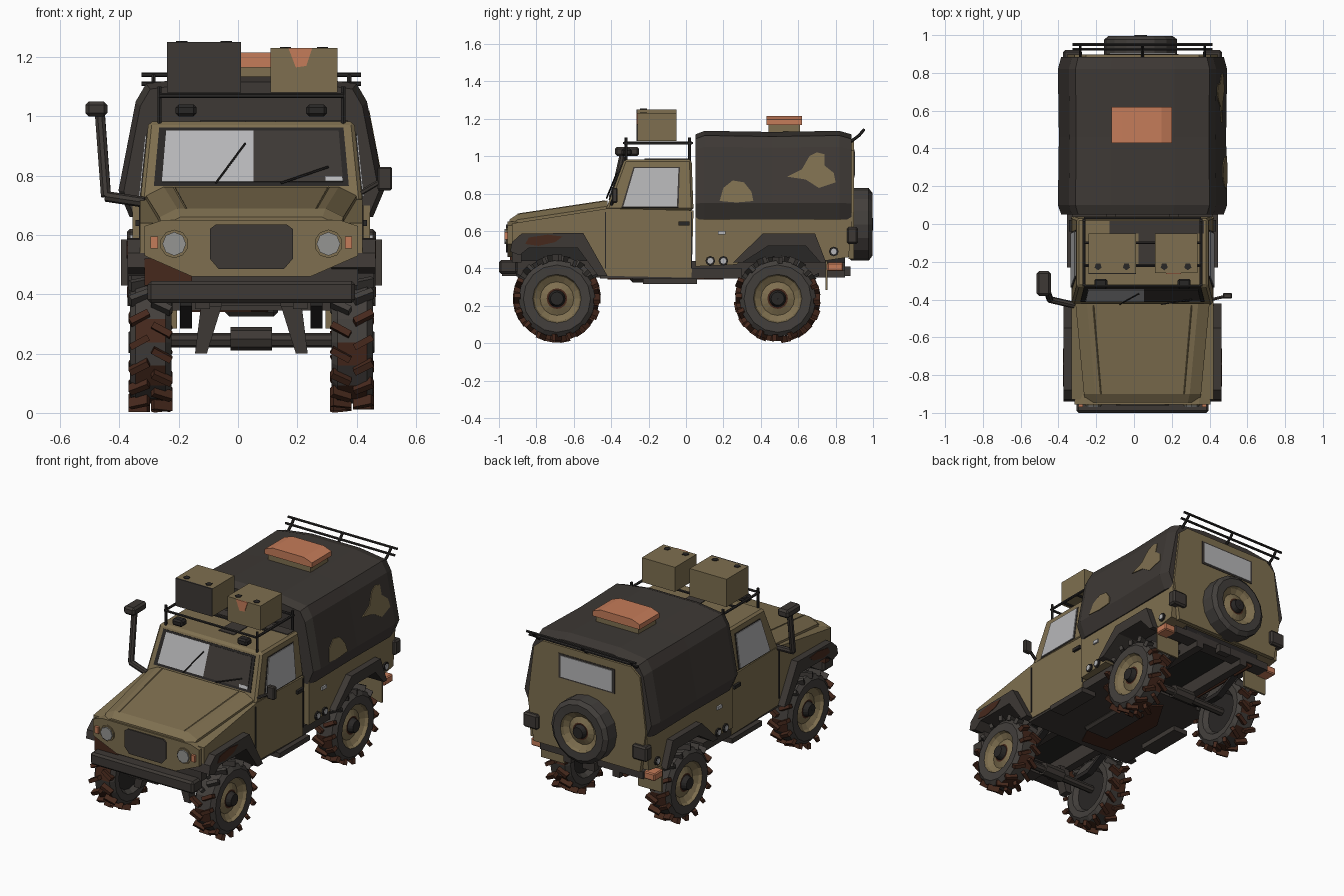
import bpy, bmesh, math, random
from mathutils import Vector, Matrix

if "Cube" in bpy.data.objects:
    bpy.data.objects.remove(bpy.data.objects["Cube"])

CX = 0.045  # the vehicle sits right of centre, the air intake sticks out left


def material(name, rgb):
    m = bpy.data.materials.new(name)
    m.diffuse_color = (*rgb, 1)
    m.use_nodes = True
    m.node_tree.nodes["Principled BSDF"].inputs["Base Color"].default_value = m.diffuse_color
    return m


TAN = material("olive tan", (0.210, 0.159, 0.079))
DARK = material("dark canvas", (0.047, 0.040, 0.035))
TYRE = material("tyre grey", (0.056, 0.050, 0.045))
BLACK = material("black", (0.022, 0.020, 0.019))
MUD = material("mud brown", (0.062, 0.022, 0.012))
ORANGE = material("orange", (0.56, 0.20, 0.10))
GLASS = material("pale glass", (0.47, 0.47, 0.48))
LAMP = material("lamp grey", (0.30, 0.30, 0.29))


def finish(bm, name, mats, bevel=0):
    bmesh.ops.recalc_face_normals(bm, faces=bm.faces)
    bmesh.ops.translate(bm, verts=bm.verts, vec=(CX, 0, 0))
    me = bpy.data.meshes.new(name)
    bm.to_mesh(me)
    bm.free()
    for m in mats if isinstance(mats, (list, tuple)) else [mats]:
        me.materials.append(m)
    ob = bpy.data.objects.new(name, me)
    bpy.context.collection.objects.link(ob)
    if bevel:
        mod = ob.modifiers.new("bevel", 'BEVEL')
        mod.width, mod.segments, mod.limit_method = bevel, 1, 'ANGLE'
    return ob


def loft(name, rings, mat, bevel=0):
    """Skin closed rings of points and cap both ends."""
    bm = bmesh.new()
    vs = [[bm.verts.new(p) for p in r] for r in rings]
    n = len(rings[0])
    for a, b in zip(vs, vs[1:]):
        for i in range(n):
            bm.faces.new((a[i], a[(i + 1) % n], b[(i + 1) % n], b[i]))
    bm.faces.new(vs[0])
    bm.faces.new(vs[-1])
    return finish(bm, name, mat, bevel)


def prism(name, pts, lo, hi, axis, mat, bevel=0):
    place = {'x': lambda p, t: (t, p[0], p[1]), 'y': lambda p, t: (p[0], t, p[1]), 'z': lambda p, t: (p[0], p[1], t)}[axis]
    return loft(name, [[place(p, t) for p in pts] for t in (lo, hi)], mat, bevel)


def box(name, x, y, z, mat, bevel=0):
    return prism(name, [(y[0], z[0]), (y[1], z[0]), (y[1], z[1]), (y[0], z[1])], x[0], x[1], 'x', mat, bevel)


def side(s, a, b):
    return sorted((s * a, s * b))


def rods(name, paths, r, mat, n=6):
    bm = bmesh.new()
    for path in paths:
        for p, q in zip(path, path[1:]):
            p, q = Vector(p), Vector(q)
            rot = (q - p).to_track_quat('Z', 'Y').to_matrix().to_4x4()
            bmesh.ops.create_cone(bm, cap_ends=True, segments=n, radius1=r, radius2=r,
                                  depth=(q - p).length, matrix=Matrix.Translation((p + q) / 2) @ rot)
    return finish(bm, name, mat)


def panel(name, quad, u0, u1, v0, v1, mat, t=0.005):
    """Thin plate on a part of a quad (corners anticlockwise from bottom left)."""
    a, b, c, d = map(Vector, quad)
    n = (b - a).cross(d - a).normalized() * t
    ring = [a.lerp(b, u).lerp(d.lerp(c, u), v) for u, v in ((u0, v0), (u1, v0), (u1, v1), (u0, v1))]
    return loft(name, [ring, [p + n for p in ring]], mat)


def wheel(name, centre, turn, muddy):
    # lathe round x: (radius, offset, material index of the band that follows)
    prof = [(0.001, -.04, 2), (.12, -.04, 0), (.14, -.068, 0), (.18, -.07, 0), (.206, -.05, 0), (.206, .05, 0),
            (.18, .07, 0), (.13, .068, 1), (.122, .05, 1), (.09, .03, 1), (.055, .045, 3), (.045, .045, 2),
            (.035, .075, 2), (.001, .075, 2)]
    bm, n = bmesh.new(), 16
    rings = [[bm.verts.new((x, r * math.sin(2 * math.pi * i / n), r * math.cos(2 * math.pi * i / n)))
              for i in range(n)] for r, x, _ in prof]
    for k, ((a, b), p) in enumerate(zip(zip(rings, rings[1:]), prof)):
        for i in range(n):
            f = bm.faces.new((a[i], a[(i + 1) % n], b[(i + 1) % n], b[i]))
            # mud on alternate faces of the lower tread
            f.material_index = 3 if muddy and k == 4 and i % 2 and 2 < i < 13 else p[2]
    # tread lugs, muddy except at the top
    for i in range(32 if muddy else 0):
        a = math.tau * i / 32
        m = (Matrix.Rotation(a, 4, 'X') @ Matrix.Translation(((-1) ** i * .038, 0, .208 + random.uniform(-.003, .012)))
             @ Matrix.Rotation((-1) ** i * .5, 4, 'Z') @ Matrix.Diagonal((.07, .022, .034, 1)))
        for v in bmesh.ops.create_cube(bm, size=1, matrix=m)["verts"]:
            for f in v.link_faces:
                f.material_index = 3 if math.cos(a) < .5 else 0
    k = 1 if muddy else .94
    bm.transform(Matrix.Translation(centre) @ Matrix.Rotation(turn, 4, 'Z') @ Matrix.Scale(k, 4))
    finish(bm, name, [TYRE, TAN, BLACK, MUD])


random.seed(4)
# wheels and axles
for y, end in ((-.69, "front"), (.49, "rear")):
    for s, lr in ((-1, "left"), (1, "right")):
        wheel(f"{end}_{lr}_wheel", (s * .34, y, .238), 0 if s > 0 else math.pi, True)
    rods(f"{end}_axle", [[(-.3, y, .245), (.3, y, .245)]], .024, DARK, 8)
    rods(f"{end}_differential", [[(-.07, y, .25), (.07, y, .25)]], .04, DARK, 8)
wheel("spare_wheel", (-.01, .93, .635), math.pi / 2, False)

# chassis
box("floor", (-.37, .37), (-.46, .3), (.345, .40), DARK)
prism("floor_mud", [(-.2, -.4), (.0, -.42), (.08, -.25), (-.02, -.1), (.03, .1), (-.1, .2), (-.22, 0)],
      .34, .35, 'z', MUD)
box("engine_bay", (-.25, .25), (-.9, -.4), (.44, .6), BLACK)
box("rear_well", (-.27, .27), (.2, .85), (.43, .6), BLACK)
rods("exhaust", [[(-.2, .2, .37), (-.22, .84, .38)]], .02, MUD)
box("gearbox", (-.09, .09), (-.3, .05), (.325, .36), DARK, .015)
for s in (-1, 1):
    box("frame_rail", side(s, .14, .19), (-.9, .85), (.35, .44), DARK)
    for y in (-.69, .49):
        prism("leaf_spring", [(y - .22, .36), (y - .08, .285), (y + .08, .285), (y + .22, .36), (y + .22, .375),
                              (y + .08, .31), (y - .08, .31), (y - .22, .375)], *side(s, .2, .24), 'x', BLACK)
    prism("front_hanger", [(s * .1, .36), (s * .17, .36), (s * .19, .2), (s * .15, .2)], -.8, -.74, 'y', DARK)
    box("side_step", side(s, .3, .40), (-.23, .06), (.315, .345), DARK)
    box("mud_flap", side(s, .25, .41), (.745, .757), (.285, .44), TAN)

# front body with wheel arch, bonnet, face
prism("front_body", [(-.93, .64), (-.93, .5), (-.87, .57), (-.56, .58), (-.44, .36), (.03, .35), (.04, .71), (-.42, .72)],
      -.375, .375, 'x', TAN)
loft("bonnet", [[(-w, y, .61), (w, y, .61), (w, y, z - .03), (w - .06, y, z), (.06 - w, y, z), (-w, y, z - .03)]
                for y, w, z in ((-.945, .30, .66), (-.9, .31, .69), (-.42, .355, .762))], TAN)
for s in (-1, 1):
    rods("bonnet_crease", [[(s * .22, -.9, .687), (s * .26, -.43, .758)]], .006, TAN, 4)
prism("front_face", [(-.36, .63), (-.36, .53), (-.2, .46), (.2, .46), (.36, .53), (.36, .63), (.3, .65), (-.3, .65)],
      -.955, -.9, 'y', TAN)
prism("grille", [(-.14, .52), (-.11, .485), (.11, .485), (.14, .52), (.14, .62), (.12, .635), (-.12, .635), (-.14, .62)],
      -.962, -.95, 'y', DARK)
box("brown_valance", (-.36, -.2), (-.94, -.9), (.43, .52), MUD)
box("dark_valance", (-.2, .36), (-.93, -.88), (.43, .52), DARK)
box("front_bumper", (-.35, .35), (-1, -.9), (.37, .445), DARK, .012)
box("bumper_plate", (-.1, .1), (-.985, -.9), (.36, .435), DARK)
for s in (-1, 1):
    rods("headlight_ring", [[(s * .26, -.94, .57), (s * .26, -.962, .57)]], .048, TAN, 10)
    rods("headlight", [[(s * .26, -.94, .57), (s * .26, -.97, .57)]], .04, LAMP, 8)
    box("front_indicator", side(s, .315, .34), (-.97, -.94), (.555, .595), ORANGE)
    prism("front_flare", [(-.94, .49), (-.93, .54), (-.88, .585), (-.55, .59), (-.42, .36), (-.47, .36), (-.58, .51),
                          (-.84, .51), (-.89, .47)], *side(s, .27, .418), 'x', DARK)
    prism("flare_mud", [(-.86, .53), (-.79, .52), (-.7, .54), (-.66, .57), (-.74, .58), (-.84, .565)],
          *side(s, .41, .421), 'x', MUD)
    prism("rear_flare", [(.25, .43), (.41, .585), (.69, .585), (.75, .43), (.72, .43), (.64, .52), (.44, .52), (.3, .43)],
          *side(s, .28, .44), 'x', DARK)
    # tub fittings and tail lamps
    for y, z in ((.13, .44), (.2, .44), (.79, .49)):
        rods("tub_port", [[(s * .395, y, z), (s * .409, y, z)]], .026, BLACK, 8)
        rods("tub_port_centre", [[(s * .395, y, z), (s * .413, y, z)]], .016, GLASS, 8)
    box("side_marker", side(s, .38, .41), (.17, .21), (.58, .6), GLASS)
    box("tail_lamp", side(s, .34, .42), (.755, .84), (.385, .43), ORANGE, .006)
    box("tail_box", side(s, .32, .42), (.86, .92), (.53, .62), DARK, .01)
    box("door_handle", side(s, .37, .39), (-.04, .02), (.63, .65), BLACK)
    for y in (-.43, .03):
        box("door_seam", side(s, .37, .379), (y - .003, y + .003), (.4, .7), BLACK)

# cab
lo, hi = (.375, -.43, .04, .71), (.347, -.33, .03, .982)
ring = lambda w, y0, y1, z: [(-w, y0, z), (w, y0, z), (w, y1, z), (-w, y1, z)]
B, T = ring(*lo), ring(*hi)
loft("cab", [B, T], TAN, .012)
front = (B[0], B[1], T[1], T[0])
panel("windscreen_frame", front, .055, .945, .2, .92, BLACK, .004)
panel("windscreen_left", front, .09, .51, .25, .88, GLASS, .008)
panel("windscreen_right", front, .51, .92, .25, .88, DARK, .008)
panel("windscreen_glint", front, .84, .92, .25, .31, GLASS, .0095)
rods("wiper", [[(-.12, -.425, .775), (-.02, -.37, .91)], [(.1, -.425, .775), (.26, -.4, .83)]], .004, BLACK)
for quad, lr in (((B[1], B[2], T[2], T[1]), "right"), ((B[3], B[0], T[0], T[3]), "left")):
    panel(lr + "_window_frame", quad, .17, .83, .05, .85, DARK, .003)
    panel(lr + "_window", quad, .19, .81, .07, .83, GLASS, .007)
panel("roof_patch", T, .25, .97, .78, .96, DARK, .004)
panel("roof_patch_middle", T, .47, .62, .3, .78, DARK, .004)

# rear tub, canvas hood and tailgate
prism("rear_tub", [(.05, .7), (.05, .41), (.27, .42), (.42, .57), (.68, .57), (.74, .44), (.87, .46), (.89, .7)],
      -.40, .40, 'x', TAN)
half = [(.41, .66), (.448, .75), (.39, 1.05), (.355, 1.11), (.17, 1.135)]
section = half + [(-x, z) for x, z in reversed(half)]
loft("canvas_hood", [[(x * k, y, .66 + (z - .66) * k) for x, z in section]
                     for y, k in ((.05, .96), (.1, 1), (.46, .988), (.82, 1), (.885, .96))], DARK)
prism("tailgate", [(-.36, .45), (.36, .45), (.40, .7), (.36, 1.03), (.3, 1.08), (-.3, 1.08), (-.36, 1.03), (-.40, .7)],
      .87, .897, 'y', TAN)
box("rear_window_frame", (-.19, .19), (.89, .9), (.885, 1.035), DARK)
box("rear_window", (-.175, .175), (.89, .904), (.895, 1.025), GLASS)
box("rear_bumper", (-.35, .35), (.77, .85), (.385, .43), DARK)
box("tow_hitch", (-.04, .04), (.84, .88), (.36, .41), DARK)
rods("rear_rail", [[(-.37, .925, 1.11), (.37, .925, 1.11)], [(-.37, .95, 1.14), (.37, .95, 1.14)]] +
     [[(x, .87, 1.07), (x, .925, 1.11), (x, .95, 1.14)] for x in (-.33, 0, .33)], .008, BLACK)

# camouflage patches laid on the right canvas
for pts in ([(.18, .76), (.2, .83), (.25, .87), (.31, .86), (.35, .81), (.36, .76), (.27, .752)],
            [(.54, .89), (.62, .93), (.66, 1.0), (.70, 1.02), (.74, 1.01), (.74, .95), (.79, .91), (.80, .86), (.71, .83),
             (.64, .875)]):
    ring = [(.448 - (z - .75) * .193, y, z) for y, z in pts]
    loft("canvas_patch", [[(x - .007, y, z) for x, y, z in ring], [(x + .002, y, z) for x, y, z in ring]], TAN)

# roof hatch
box("hatch_base", (-.15, .14), (.44, .61), (1.11, 1.175), TAN)
loft("hatch_lid", [[(-.165, y, 1.165), (.155, y, 1.165), (.155, y, 1.195), (.1, y, 1.215), (-.11, y, 1.215),
                    (-.165, y, 1.195)] for y in (.43, .62)], ORANGE)

# roof rack and boxes
rods("roof_rack", [[(-.31, -.33, 1.07), (.31, -.33, 1.07), (.31, .03, 1.07), (-.31, .03, 1.07), (-.31, -.33, 1.07)]] +
     [[(-.31, y, 1.07), (.31, y, 1.07)] for y in (-.22, -.1)] +
     [[(x, y, .97), (x, y, 1.1)] for x in (-.31, .31) for y in (-.32, .02)], .008, BLACK)
for x0, x1, top in ((-.285, -.035, 1.25), (.065, .29, 1.23)):
    box("roof_box", (x0, x1), (-.26, -.05), (1.08, top), TAN)
    rods("box_latch", [[(x, -.225, top - .01), (x, -.225, top + .004)] for x in (x0 + .05, x1 - .05)], .02, BLACK, 5)
box("box_dark_front", (-.285, -.035), (-.265, -.255), (1.08, 1.25), DARK)
prism("box_orange_mark", [(.125, 1.23), (.205, 1.23), (.185, 1.17), (.15, 1.165)], -.264, -.255, 'y', ORANGE)
for x in (-.22, .22):
    box("roof_lamp", (x - .035, x + .035), (-.345, -.29), (1.0, 1.04), BLACK, .01)

# air intake and mirror
rods("air_intake", [[(-.36, -.43, .71), (-.49, -.40, .73), (-.51, -.34, 1.0)]], .018, DARK, 8)
box("intake_head", (-.56, -.485), (-.38, -.25), (1.0, 1.05), DARK, .012)
rods("mirror_arm", [[(.365, -.4, .74), (.45, -.38, .79)]], .009, DARK)
box("mirror", (.425, .475), (-.395, -.365), (.75, .83), DARK, .006)
